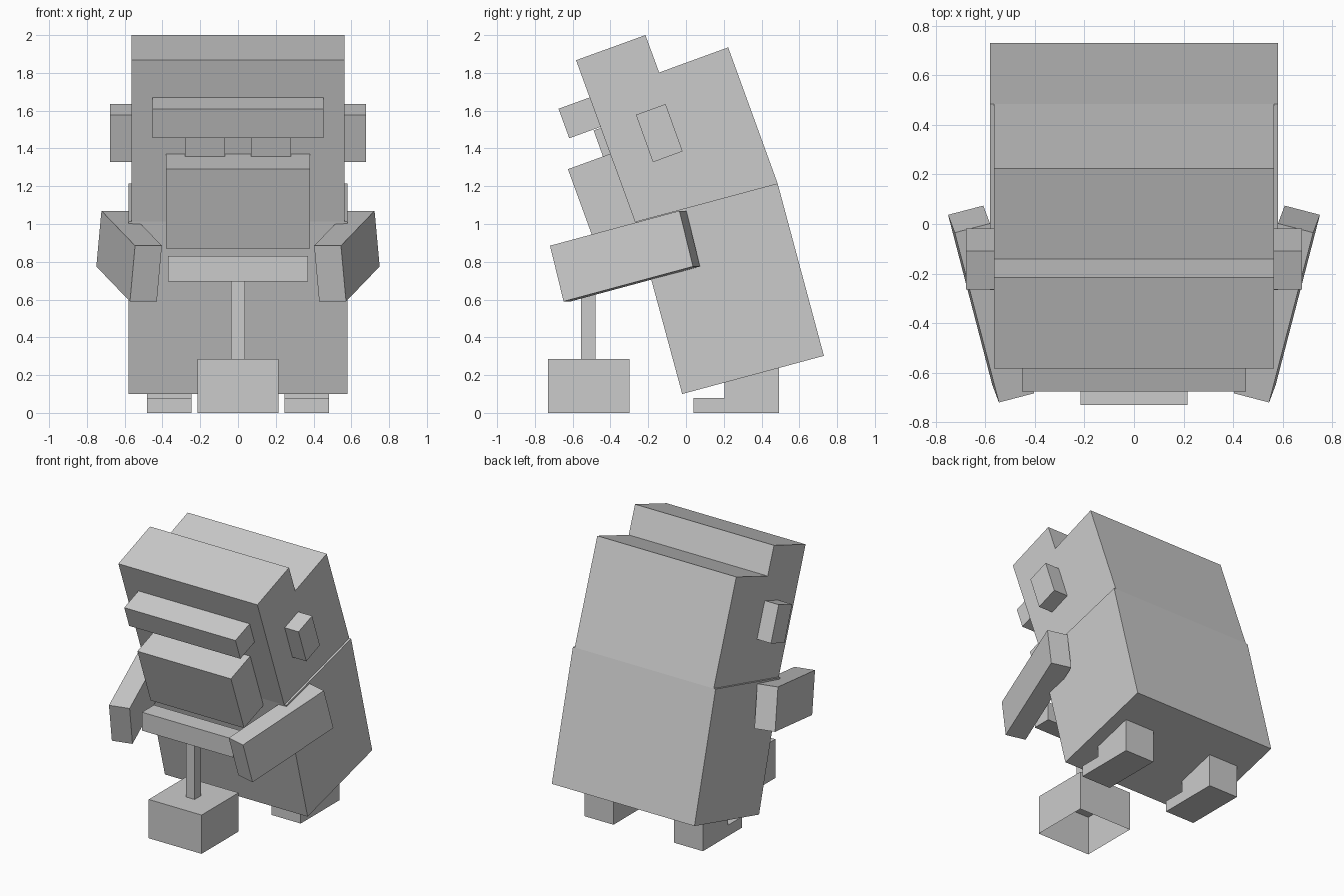
import bpy
import bmesh
from mathutils import Vector

default_cube = bpy.data.objects.get("Cube")
if default_cube:
    bpy.data.objects.remove(default_cube, do_unlink=True)

grey = bpy.data.materials.new("plain grey")
grey.use_nodes = True
COLOUR = (0.6, 0.6, 0.6, 1)
grey.diffuse_color = COLOUR
for node in grey.node_tree.nodes:
    if node.type == 'BSDF_PRINCIPLED':
        node.inputs["Base Color"].default_value = COLOUR


def prism(name, outline, offset, open_bottom=False):
    """Extrude a closed 3D outline along an offset vector."""
    bm = bmesh.new()
    base = bm.faces.new([bm.verts.new(p) for p in outline])
    out = bmesh.ops.extrude_face_region(bm, geom=[base], use_keep_orig=True)
    moved = [v for v in out["geom"] if isinstance(v, bmesh.types.BMVert)]
    bmesh.ops.translate(bm, verts=moved, vec=offset)
    bmesh.ops.recalc_face_normals(bm, faces=bm.faces)
    if open_bottom:
        bm.normal_update()
        down = [f for f in bm.faces if f.normal.z < -0.9]
        bmesh.ops.delete(bm, geom=down, context='FACES_ONLY')
    mesh = bpy.data.meshes.new(name)
    bm.to_mesh(mesh)
    bm.free()
    mesh.materials.append(grey)
    obj = bpy.data.objects.new(name, mesh)
    bpy.context.collection.objects.link(obj)
    return obj


def slab(name, x0, x1, profile, **options):
    """Side profile of (y, z) points, spanning x0 to x1."""
    return prism(name, [(x0, y, z) for y, z in profile], (x1 - x0, 0, 0), **options)


def rect(y0, y1, z0, z1):
    return [(y0, z0), (y1, z0), (y1, z1), (y0, z1)]


# Leaning torso and head with a raised front crest
slab("body", -0.58, 0.58, [(-0.02, 0.10), (0.73, 0.302), (0.485, 1.215), (-0.267, 1.013)])
slab("head", -0.565, 0.565, [(-0.27, 1.012), (0.485, 1.215), (0.223, 1.935),
                             (-0.142, 1.802), (-0.215, 2.0), (-0.582, 1.867)])

# Face
slab("brow", -0.452, 0.452, [(-0.675, 1.61), (-0.51, 1.67), (-0.453, 1.514), (-0.618, 1.454)])
slab("muzzle", -0.38, 0.38, [(-0.625, 1.29), (-0.40, 1.372), (-0.247, 0.951), (-0.472, 0.87)])

# Paired parts
for side, s in (("left", 1), ("right", -1)):
    slab(side + "_eye", s * 0.07, s * 0.28,
         [(-0.489, 1.495), (-0.447, 1.51), (-0.396, 1.371), (-0.439, 1.356)])
    slab(side + "_ear", s * 0.56, s * 0.678,
         [(-0.265, 1.578), (-0.108, 1.635), (-0.018, 1.385), (-0.175, 1.327)])
    slab(side + "_foot", s * 0.245, s * 0.482,
         [(0.04, 0), (0.492, 0), (0.492, 0.3), (0.203, 0.3), (0.203, 0.08), (0.04, 0.08)])

    # Arm reaching forward and inward to the handle
    corner = Vector((s * 0.545, -0.72, 0.885))
    inward = Vector((s * -0.142, 0.037, 0))
    down = Vector((s * 0.027, 0.072, -0.295))
    back = Vector((s * 0.178, 0.685, 0.185))
    prism(side + "_arm",
          [corner, corner + inward, corner + inward + down, corner + down], back)

# Upright tool: hollow base, stem and crossbar
slab("tool_base", -0.215, 0.215, rect(-0.73, -0.30, 0, 0.285), open_bottom=True)
slab("tool_stem", -0.036, 0.036, rect(-0.555, -0.48, 0.285, 0.7))
slab("tool_handle", -0.37, 0.37, rect(-0.587, -0.448, 0.695, 0.83))
